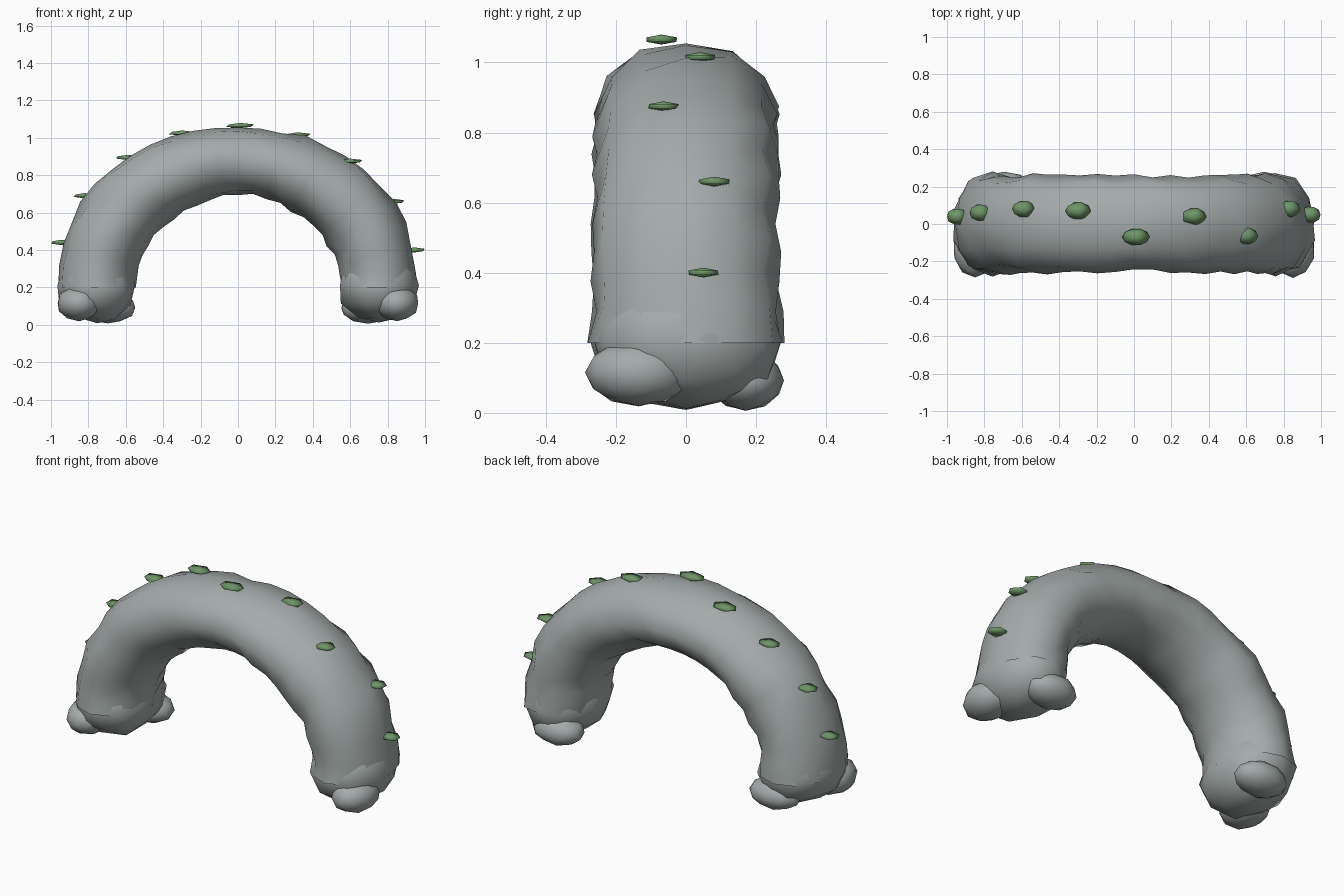
import bpy, bmesh, math, random
from mathutils import Vector

if "Cube" in bpy.data.objects:
    bpy.data.objects.remove(bpy.data.objects["Cube"])

random.seed(11)


def material(name, rgb):
    m = bpy.data.materials.new(name)
    m.diffuse_color = (*rgb, 1)
    m.use_nodes = True
    m.node_tree.nodes["Principled BSDF"].inputs["Base Color"].default_value = m.diffuse_color
    return m


STONE = material("grey stone", (0.37, 0.41, 0.405))
MOSS = material("green moss", (0.155, 0.30, 0.135))


def finish(name, bm, mat, location=(0, 0, 0)):
    bmesh.ops.recalc_face_normals(bm, faces=bm.faces)
    for f in bm.faces:
        f.smooth = True
    me = bpy.data.meshes.new(name)
    bm.to_mesh(me)
    bm.free()
    me.materials.append(mat)
    ob = bpy.data.objects.new(name, me)
    ob.location = location
    bpy.context.collection.objects.link(ob)
    return ob


def rock(name, location, radii, mat=STONE, rough=0.05, subdivisions=2):
    """Slightly lumpy ellipsoid."""
    bm = bmesh.new()
    bmesh.ops.create_icosphere(bm, subdivisions=subdivisions, radius=1)
    for v in bm.verts:
        k = 1 + random.uniform(-rough, rough)
        v.co = Vector([c * r * k for c, r in zip(v.co, radii)])
    return finish(name, bm, mat, location)


# Arch: rough tube swept along a half ellipse, thicker at the shoulders
RINGS, SIDES = 24, 12
bm = bmesh.new()
rings = []
for i in range(RINGS + 1):
    a = math.pi * i / RINGS
    c, top = math.cos(a), max(math.sin(a), 0)
    shoulder = math.sin(2 * a) ** 2
    full = 1 + 0.006 * shoulder
    centre = Vector((0.757 * c * full, 0, 0.2 + 0.675 * top * full))
    out = Vector((c / 0.757, 0, top / 0.675)).normalized()
    ring = []
    for j in range(SIDES):
        b = math.tau * j / SIDES
        k = 1 + random.uniform(-0.055, 0.055)
        p = centre + out * (0.207 - 0.029 * top + 0.022 * shoulder) * k * math.cos(b)
        p.y = (0.272 - 0.017 * top) * k * math.sin(b)
        ring.append(bm.verts.new(p))
    rings.append(ring)
for r0, r1 in zip(rings, rings[1:]):
    for j in range(SIDES):
        n = (j + 1) % SIDES
        bm.faces.new((r0[j], r0[n], r1[n], r1[j]))
finish("arch", bm, STONE)

# Foot stones and loose boulders, mirrored on both legs
for side, s in (("left", -1), ("right", 1)):
    rock(side + "_foot", (0.752 * s, 0, 0.21), (0.218, 0.275, 0.207), rough=0.045)
    rock(side + "_front_boulder", (0.85 * s, -0.135, 0.115), (0.118, 0.152, 0.095), rough=0.02)
    rock(side + "_back_boulder", (0.695 * s, 0.17, 0.092), (0.15, 0.112, 0.085), rough=0.03)

# Moss patches along the crown
patches = [(-0.945, 0.04, 0.44), (-0.82, 0.06, 0.69), (-0.59, 0.08, 0.895),
           (-0.30, 0.07, 1.025), (0.01, -0.07, 1.065), (0.32, 0.04, 1.015),
           (0.60, -0.065, 0.875), (0.83, 0.08, 0.66), (0.942, 0.05, 0.40)]
for i, p in enumerate(patches):
    width = 0.082 - 0.02 * abs(p[0])
    rock(f"moss_{i + 1}", p, (width, 0.05, 0.014), MOSS, 0.04, 1)
